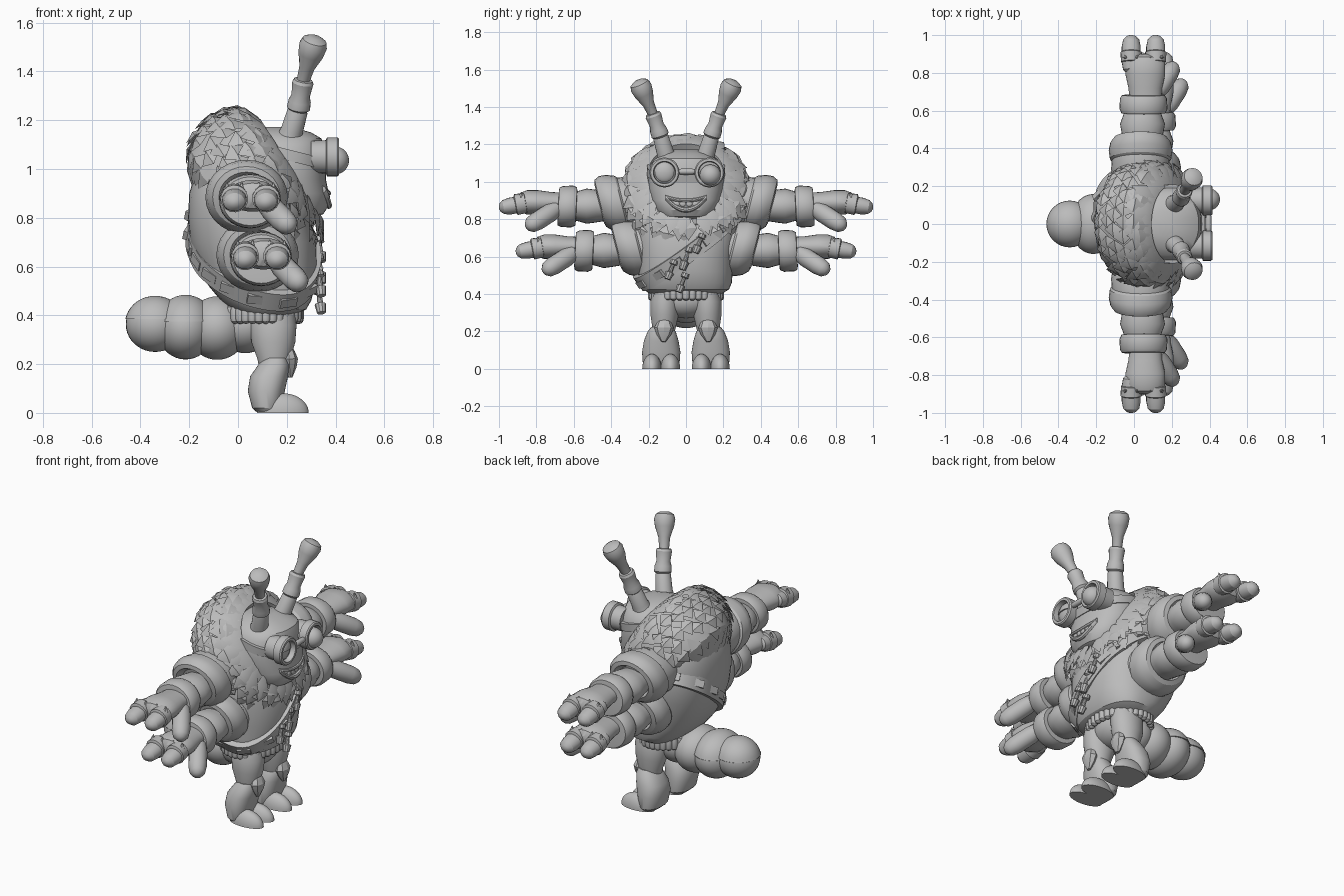
import bpy, bmesh, math, random
from mathutils import Vector as V, Matrix
from mathutils.bvhtree import BVHTree

random.seed(4)
cube = bpy.data.objects.get("Cube")
if cube:
    bpy.data.objects.remove(cube, do_unlink=True)

grey = bpy.data.materials.new("clay_grey")
grey.use_nodes = True
grey.diffuse_color = (0.5, 0.5, 0.5, 1)
grey.node_tree.nodes["Principled BSDF"].inputs["Base Color"].default_value = (0.5, 0.5, 0.5, 1)
made = []


def finish(name, bm):
    bmesh.ops.recalc_face_normals(bm, faces=bm.faces)
    mesh = bpy.data.meshes.new(name)
    bm.to_mesh(mesh)
    bm.free()
    mesh.materials.append(grey)
    ob = bpy.data.objects.new(name, mesh)
    bpy.context.collection.objects.link(ob)
    made.append(ob)
    return ob


def loft(name, rings, closed=False):
    bm = bmesh.new()
    rows = [[bm.verts.new(p) for p in ring] for ring in rings]
    n = len(rows[0])
    pairs = list(zip(rows, rows[1:])) + ([(rows[-1], rows[0])] if closed else [])
    for a, b in pairs:
        for i in range(n):
            j = (i + 1) % n
            bm.faces.new((a[i], a[j], b[j], b[i]))
    if not closed:
        bm.faces.new(rows[0])
        bm.faces.new(rows[-1])
    return finish(name, bm)


def lathe(name, profile, origin, axis, up=(0, 0, 1), su=1, sv=1, tilt=0, n=28):
    # profile holds (distance along axis, radius) pairs
    axis = V(axis).normalized()
    v = axis.cross(V(up)).normalized()
    u = v.cross(axis)
    rings = []
    for h, r in profile:
        ring = []
        for i in range(n):
            t = math.tau * i / n
            cu = r * su * math.cos(t)
            ring.append(V(origin) + axis * (h + tilt * cu) + u * cu + v * r * sv * math.sin(t))
        rings.append(ring)
    return loft(name, rings)


def limb(name, p, q, shape, **kw):
    d = V(q) - V(p)
    return lathe(name, [(t * d.length, r) for t, r in shape], p, d, up=(1, 0, 0.1), **kw)


def capsule(name, p, q, r, **kw):
    shape = [(0, .5), (.08, .85), (.3, 1), (.7, 1), (.88, .85), (.97, .5), (1, .15)]
    return limb(name, p, q, [(t, k * r) for t, k in shape], n=16, **kw)


def stack(name, rows, s=1, power=2.0, n=40):
    # rows hold z, then the x range and the y range of one rounded outline
    def bend(c):
        return math.copysign(abs(c) ** (2 / power), c)
    rings = []
    for z, x0, x1, y0, y1 in rows:
        ts = [math.tau * i / n for i in range(n)]
        rings.append([V(((x0 + x1) / 2 + (x1 - x0) / 2 * bend(math.cos(t)),
                         s * ((y0 + y1) / 2 + (y1 - y0) / 2 * bend(math.sin(t))), z)) for t in ts])
    return loft(name, rings)


def ball(name, c, r, floor=None):
    bm = bmesh.new()
    bmesh.ops.create_uvsphere(bm, u_segments=32, v_segments=20, radius=1,
                              matrix=Matrix.Translation(c) @ Matrix.Diagonal((*r, 1)))
    if floor is not None:
        for v in bm.verts:
            v.co.z = max(v.co.z, floor)
    return finish(name, bm)


def tree(ob):
    m = ob.data
    return BVHTree.FromPolygons([v.co for v in m.vertices], [p.vertices for p in m.polygons])


def band(name, surface, c, normal, width, thick, n=64):
    # strap following a surface where a plane cuts it
    normal, c = V(normal).normalized(), V(c)
    e1 = normal.orthogonal().normalized()
    e2 = normal.cross(e1)
    rings, path = [], []
    for i in range(n):
        t = math.tau * i / n
        d = e1 * math.cos(t) + e2 * math.sin(t)
        p = surface.ray_cast(c, d)[0]
        path.append((p, d))
        rings.append([p + normal * a * width / 2 + d * b
                      for a, b in ((-1, -.02), (-1, thick), (1, thick), (1, -.02))])
    loft(name, rings, closed=True)
    return path


# jacket
jacket = stack("jacket", [(.40, 0, .23, -.19, .19), (.425, -.03, .28, -.23, .23),
                          (.46, -.07, .3, -.25, .245), (.52, -.12, .315, -.255, .25),
                          (.6, -.165, .325, -.265, .26), (.7, -.195, .32, -.28, .28),
                          (.8, -.205, .295, -.29, .29), (.9, -.2, .26, -.28, .28),
                          (1, -.17, .22, -.25, .25), (1.08, -.1, .15, -.18, .18)], power=2.5)
for i in range(34):
    t = math.tau * i / 34
    x, y = .1 + .15 * math.cos(t), .185 * math.sin(t)
    capsule("hem_rib", (x, y, .44), (x, y, .365), .02)

# shoulder sash with blocks and hanging charms
sash_n = V((.16, -.58, .8)).normalized()
path = band("sash", tree(jacket), (.06, 0, .655), sash_n, .085, .012)
for k in range(0, len(path), 4):
    p, d = path[k]
    side = sash_n.cross(d)
    bm = bmesh.new()
    m = Matrix((side * .075, sash_n * .04, d * .02)).transposed().to_4x4()
    m.translation = p + d * .007
    bmesh.ops.create_cube(bm, size=1, matrix=m)
    finish("sash_block", bm)
for y, z, drop in ((.09, .72, .1), (.02, .65, .12), (-.06, .58, .1), (0, .51, .1)):
    limb("charm", (.33, y, z), (.342, y - .04, z - drop),
         [(0, .02), (.2, .022), (.25, .01), (.6, .012), (.65, .024), (1, .018)], n=10)

# fur hood: a turned dome facing forward and up, covered in layered tufts
fur_c, fur_n, fur_u = V((.1, 0, .97)), V((.84, 0, .54)).normalized(), V((-.54, 0, .84)).normalized()
outer = [(.12, .2), (.105, .24), (.07, .28), (0, .3), (-.1, .295), (-.19, .255), (-.25, .16), (-.28, .02)]
lathe("fur_hood", [(.02, .15)] + outer, fur_c, fur_n, up=fur_u, sv=1.03, n=48)


def fur_point(a, t, lift=0):
    r = outer[-1][1]
    for (a0, r0), (a1, r1) in zip(outer, outer[1:]):
        if a1 <= a <= a0:
            r = r0 + (r1 - r0) * (a0 - a) / (a0 - a1)
    return fur_c + fur_n * a + (fur_u * math.cos(t) + V((0, 1.03, 0)) * math.sin(t)) * (r + lift)


bm = bmesh.new()
for row, a in enumerate((.118, .1, .06, .01, -.04, -.09, -.14, -.19)):
    count = 26 if row < 5 else 18
    for i in range(count):
        t = math.tau * (i + .5 * (row % 2) + random.uniform(-.25, .25)) / count
        low = max(0, -math.cos(t)) if row < 4 else 0
        length = random.uniform(.08, .115) * (1 - .5 * low)
        root = fur_point(a, t, .006)
        tip = fur_point(max(a - length, -.275), t + random.uniform(-.08, .08),
                        random.uniform(.022, .036) + .055 * low + .01 * abs(math.sin(t)))
        d = tip - root
        side = (fur_point(a, t + .05) - fur_point(a, t - .05)).normalized()
        out = side.cross(d).normalized()
        if out.dot(root - fur_c) < 0:
            out = -out
        mid = root + d * .5 + out * .01
        r, l, g, k, e = [bm.verts.new(p) for p in
                         (root, mid + side * .042, mid - side * .042, mid + out * .01, tip)]
        for f in ((r, l, k), (r, k, g), (l, e, k), (k, e, g), (r, g, e, l)):
            bm.faces.new(f)
finish("fur_tufts", bm)

# head and mouth
head = stack("head", [(.8, .17, .31, -.09, .09), (.815, .12, .35, -.135, .135), (.85, .07, .372, -.165, .165),
                      (.9, .03, .372, -.188, .188), (.96, 0, .36, -.202, .202), (1.03, 0, .36, -.204, .204),
                      (1.09, 0, .355, -.19, .19), (1.125, .01, .342, -.165, .165),
                      (1.15, .03, .3, -.125, .125), (1.172, .08, .22, -.07, .07)], power=2.4)
face = tree(head)


def on_face(y, z):
    return face.ray_cast(V((1, y, z)), V((-1, 0, 0)))[0]


for name, z0, k, r in (("upper_lip", .9, 1.6, .01), ("lower_lip", .85, 5.5, .014)):
    rings = []
    for i in range(21):
        y = -.11 + .011 * i
        rings.append([on_face(y, z0 + k * y * y) + V((math.cos(t), 0, math.sin(t))) * r
                      for t in [math.tau * j / 8 for j in range(8)]])
    loft(name, rings)
for y in (-.05, -.017, .017, .05):
    ball("tooth", on_face(y, .882), (.006, .016, .014))

# goggles: one half-lidded eye, one bulging eye
band("goggle_strap", face, (.175, 0, 1.065), (.25, 0, 1), .045, .012)
for y in (-.115, .125):
    lathe("goggle_rim", [(.3, .066), (.36, .068), (.365, .08), (.408, .08), (.415, .074),
                         (.415, .06), (.385, .056), (.384, .01)], (0, y, 1.05), (1, 0, 0))
ball("half_lidded_eye", (.375, -.115, 1.05), (.026, .055, .055))
ball("eyelid", (.375, -.115, 1.05), (.033, .058, .058), floor=1.055)
ball("bulging_eye", (.398, .13, 1.035), (.057, .057, .057))
capsule("goggle_bridge", (.395, -.05, 1.055), (.395, .06, 1.055), .016)

# abdomen segments with plates over the last two
ball("pelvis", (.12, 0, .37), (.11, .15, .1))
for x, z, r in ((.03, .36, (.12, .135, .115)), (-.085, .348, (.125, .15, .13)),
                (-.215, .35, (.12, .155, .131)), (-.34, .363, (.12, .12, .113))):
    ball("abdomen_segment", (x, 0, z), r)
ball("abdomen_tip_plate", (-.34, 0, .363), (.124, .124, .117), floor=.385)
ball("abdomen_plate", (-.215, 0, .35), (.124, .159, .134), floor=.375)

for s, lr in ((1, "left"), (-1, "right")):
    # antennae
    joints = [(.21, s * .1, 1.12), (.248, s * .138, 1.25), (.268, s * .178, 1.365), (.318, s * .256, 1.54)]
    shapes = [[(0, .056), (.3, .046), (.9, .042), (1, .035)],
              [(-.1, .035), (0, .048), (.25, .046), (.45, .038), (.9, .044), (1, .038), (1.02, .025)],
              [(-.05, .026), (.3, .032), (.6, .052), (.8, .058), (.93, .05), (1, .025)]]
    for p, q, shape in zip(joints, joints[1:], shapes):
        limb(lr + "_antenna", p, q, shape, n=18)

    # legs
    stack(lr + "_thigh", [(.43, .06, .23, .03, .17), (.36, .05, .24, .035, .19),
                          (.29, .055, .235, .04, .19), (.22, .08, .215, .055, .18),
                          (.16, .09, .2, .07, .17)], s)
    stack(lr + "_boot", [(0, .08, .17, .05, .215), (.02, .058, .18, .035, .23),
                         (.09, .04, .192, .03, .235), (.15, .05, .205, .04, .225),
                         (.2, .085, .21, .055, .205), (.225, .11, .2, .075, .185)], s, 2.3)
    limb(lr + "_knee_plate", (.215, s * .12, .145), (.205, s * .115, .28),
         [(0, .012), (.3, .04), (.55, .052), (.8, .036), (1, .01)], n=8, su=.7)
    for y in (.083, .182):
        ball(lr + "_toe", (.185, s * y, 0), (.105, .052, .08), floor=0)

    # two arms on each side, the lower one a shifted copy
    for level, off in (("upper", V((0, 0, 0))), ("lower", V((.045, -.09, -.237)))):
        name = lr + "_" + level + "_"

        def at(x, y, z):
            p = V((x, y, z)) + off
            return (p.x, s * p.y, p.z)
        out = (0, s, 0)
        lathe(name + "sleeve", [(.14, .115), (.22, .14), (.29, .152), (.335, .148), (.345, .158), (.39, .164),
                                (.43, .156), (.458, .135), (.465, .11), (.43, .09)], at(.035, 0, .885), out,
              su=.93, sv=1.03, tilt=.25)
        lathe(name + "forearm", [(.4, .085), (.48, .1), (.53, .108), (.57, .095), (.62, .08)],
              at(.045, 0, .87), out, su=.87, sv=1.1)
        lathe(name + "cuff", [(.585, .085), (.587, .108), (.61, .118), (.665, .115), (.682, .105),
                              (.684, .08)], at(.05, 0, .868), out, su=.95, sv=1.08, tilt=-.05)
        lathe(name + "hand", [(.66, .08), (.72, .085), (.79, .1), (.85, .1), (.885, .08), (.9, .04)],
              at(.06, 0, .89), out, su=.65, sv=1.05)
        for x in (-.015, .115):
            capsule(name + "finger", at(x, .8, .895), at(x, 1, .86), .045, su=1.12)
            limb(name + "finger_guard", at(x, .855, .888), at(x, .915, .877),
                 [(0, .04), (.05, .054), (.9, .057), (1, .045)], n=16)
            for dx in (-.03, .03):
                limb(name + "guard_stud", at(x + dx, .885, .915), at(x + dx, .88, .945),
                     [(0, .016), (1, .002)], n=6)
        capsule(name + "thumb", at(.11, .68, .865), at(.22, .85, .755), .05)

for ob in made:
    ob.select_set(True)
bpy.context.view_layer.objects.active = made[0]
bpy.ops.object.shade_smooth_by_angle(angle=math.radians(30))
